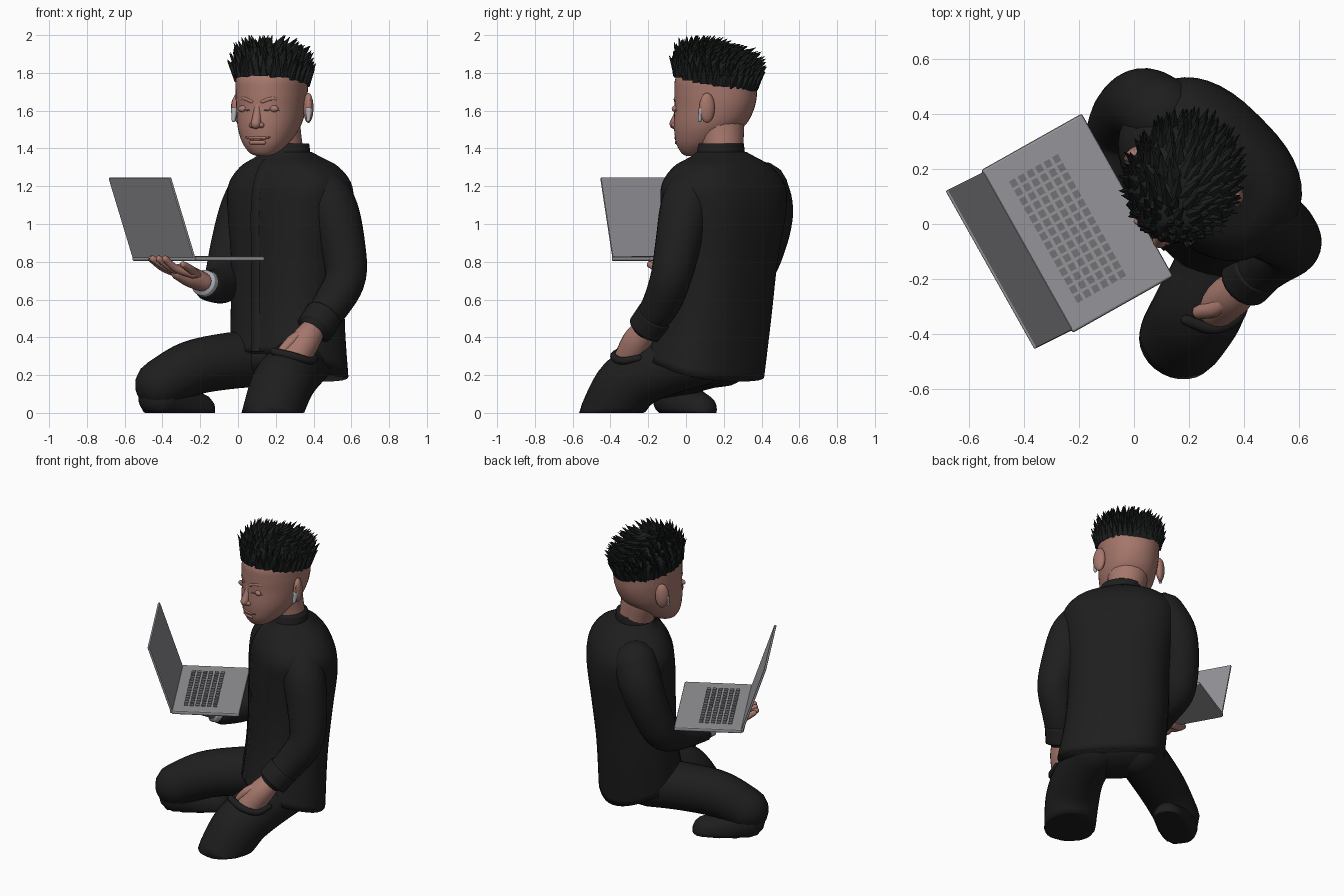
import bpy, bmesh, math, random
from mathutils import Vector, Quaternion, Matrix

if "Cube" in bpy.data.objects:
    bpy.data.objects.remove(bpy.data.objects["Cube"])
random.seed(4)


def material(name, r, g, b):
    m = bpy.data.materials.new(name)
    m.use_nodes = True
    m.diffuse_color = (r, g, b, 1)
    node = next(n for n in m.node_tree.nodes if n.type == "BSDF_PRINCIPLED")
    node.inputs["Base Color"].default_value = (r, g, b, 1)
    node.inputs["Roughness"].default_value = 0.7
    return m


SKIN = material("skin", .38, .185, .15)
LIP = material("dark skin", .28, .125, .1)
CLOTH = material("black cloth", .013, .013, .013)
HAIR = material("black hair", .011, .012, .012)
METAL = material("grey metal", .3, .3, .32)
KEY = material("dark grey keys", .17, .17, .18)
WHITE = material("pale grey", .42, .44, .48)


def finish(name, bm, mat, smooth=True):
    me = bpy.data.meshes.new(name)
    bmesh.ops.recalc_face_normals(bm, faces=bm.faces)
    bm.to_mesh(me)
    bm.free()
    if smooth:
        me.shade_smooth()
    me.materials.append(mat)
    ob = bpy.data.objects.new(name, me)
    bpy.context.collection.objects.link(ob)
    return ob


def smooth(rows, n):
    """Catmull-Rom samples through rows of numbers."""
    out = []
    for i in range(len(rows) - 1):
        a, b, c, d = (Vector(rows[max(0, min(len(rows) - 1, i + k))]) for k in (-1, 0, 1, 2))
        for j in range(n):
            t = j / n
            out.append(b + (c - a) * (t / 2) + (a * 2 - b * 5 + c * 4 - d) * (t * t / 2)
                       + (b * 3 - a - c * 3 + d) * (t ** 3 / 2))
    return out + [Vector(rows[-1])]


def skin_rings(bm, rings):
    loops = [[bm.verts.new(p) for p in ring] for ring in rings]
    n = len(loops[0])
    for a, b in zip(loops, loops[1:]):
        for i in range(n):
            bm.faces.new((a[i], a[(i + 1) % n], b[(i + 1) % n], b[i]))
    bm.faces.new(loops[0][::-1])
    bm.faces.new(loops[-1])


def tube(name, pts, mat, sides=20, round_ends=True, floor=False):
    """Rounded limb through points given as (x, y, z, radius)."""
    path = smooth([Vector(p) for p in pts], 6)
    pos, rad = [p.xyz for p in path], [p[3] for p in path]
    dirs = [(pos[min(i + 1, len(pos) - 1)] - pos[max(i - 1, 0)]).normalized() for i in range(len(pos))]
    if round_ends:
        caps = [math.radians(a) for a in (20, 45, 65, 85)]
        for end, sign in ((0, -1), (-1, 1)):
            p, r, d = pos[end], rad[end], dirs[end]
            for a in caps:
                at = len(pos) if sign > 0 else 0
                pos.insert(at, p + d * sign * r * math.sin(a))
                rad.insert(at, r * math.cos(a))
                dirs.insert(at, d)
    side = dirs[0].orthogonal().normalized()
    rings, prev = [], dirs[0]
    for p, r, d in zip(pos, rad, dirs):
        side = prev.rotation_difference(d) @ side
        prev = d
        rings.append([p + Quaternion(d, math.tau * k / sides) @ side * r for k in range(sides)])
    bm = bmesh.new()
    skin_rings(bm, rings)
    if floor:
        for v in bm.verts:
            v.co.z = max(0, v.co.z)
    return finish(name, bm, mat)


def blob(name, centre, size, mat, turn=0):
    bm = bmesh.new()
    m = Matrix.Translation(centre) @ Matrix.Rotation(turn, 4, "Z") @ Matrix.Diagonal((*size, 1))
    bmesh.ops.create_uvsphere(bm, u_segments=20, v_segments=12, radius=1, matrix=m)
    return finish(name, bm, mat)


def loft(name, rows, frame, mat, power=2.0, tilt=lambda z, f: 0, sides=40):
    """Stacked rounded sections: (z, forward, left, half depth, half width)."""
    rings = []
    for z, f, l, a, b in smooth(rows, 5):
        ring = []
        for k in range(sides):
            t = math.tau * k / sides
            c, s = (math.copysign(abs(w) ** (2 / power), w) for w in (math.cos(t), math.sin(t)))
            ff = f + a * c
            ring.append(frame(ff, l + b * s, z + tilt(z, ff)))
        rings.append(ring)
    bm = bmesh.new()
    skin_rings(bm, rings)
    return finish(name, bm, mat)


def body(f, l, z):
    k = math.sqrt(.5)
    return Vector((k * (l - f), -k * (f + l), z))


TURN = math.radians(21)


def head(f, s, z):
    c, n = math.cos(TURN), math.sin(TURN)
    return Vector((.175 - n * f + c * s, .15 - c * f - n * s, z))


# Jacket
torso = [(.17, -.262, .12, .25, .33), (.5, -.292, .08, .243, .315), (.8, -.317, .065, .253, .315),
         (1.05, -.335, .055, .265, .345), (1.2, -.335, .055, .25, .355), (1.3, -.33, .055, .2, .285),
         (1.355, -.325, .05, .14, .18), (1.38, -.315, .05, .115, .135)]


def hem(z, f):
    return .32 * (f + .5) * max(0, (.6 - z) / .43)


loft("jacket", torso, body, CLOTH, 2.55, hem)
loft("collar", [(1.33, -.3, .05, .125, .14), (1.38, -.31, .05, .12, .135), (1.425, -.315, .05, .112, .125)],
     body, CLOTH)
bm = bmesh.new()
strip = []
for z, f, l, a, b in smooth(torso, 4):
    if z < 1.35:
        strip.append([bm.verts.new(body(f + a + o, l + s, z + hem(z, f + a)))
                      for s, o in ((-.035, -.008), (-.025, .005), (.025, .005), (.035, -.008))])
for p, q in zip(strip, strip[1:]):
    for i in range(3):
        bm.faces.new((p[i], p[i + 1], q[i + 1], q[i]))
finish("front_placket", bm, CLOTH)

# Arms
tube("left_sleeve", [(.4, .06, 1.2, .14), (.495, .0, 1.09, .135), (.55, -.04, .9, .122),
                     (.57, -.08, .72, .108), (.5, -.13, .58, .1), (.42, -.2, .47, .085)], CLOTH, 28)
tube("left_cuff", [(.455, -.16, .52, .1), (.405, -.21, .445, .1)], CLOTH, round_ends=False)
tube("right_sleeve", [(.1, .4, 1.19, .14), (.035, .435, 1.07, .133), (-.02, .41, .9, .122),
                      (-.06, .34, .74, .112), (-.085, .2, .68, .1), (-.15, .05, .67, .08)], CLOTH, 28)
tube("right_cuff", [(-.145, .06, .67, .074), (-.185, -.005, .69, .07)], WHITE, round_ends=False)

# Hands
tube("left_hand", [(.41, -.2, .46, .06), (.36, -.255, .385, .078), (.3, -.3, .29, .08)], SKIN)
tube("left_thumb", [(.35, -.27, .42, .032), (.29, -.31, .385, .03), (.24, -.32, .33, .028)], SKIN, 10)
tube("right_palm", [(-.18, 0, .69, .05), (-.25, -.04, .72, .055), (-.31, -.07, .745, .045)], SKIN)
for i in range(4):
    d = Vector((.49, -.87, 0)) * (i - 1.5) * .042
    tips = [(-.27, -.05, .735, .024), (-.36, -.09, .765, .021), (-.44 + .012 * abs(i - 1), -.13, .815, .018)]
    tube(f"right_finger_{i + 1}", [(x + d.x, y + d.y, z, r) for x, y, z, r in tips], SKIN, 10)
tube("right_thumb", [(-.22, -.06, .73, .026), (-.25, -.14, .76, .022), (-.29, -.19, .785, .018)], SKIN, 10)

# Trousers
blob("trouser_seat", body(-.24, .09, .28), (.3, .2, .13), CLOTH, -math.pi / 4)
tube("left_thigh", [(.36, .06, .29, .15), (.3, -.16, .23, .155), (.235, -.31, .15, .165),
                    (.175, -.41, -.02, .157)], CLOTH, 28, floor=True)
tube("pocket_edge", [(.19, -.35, .325, .02), (.29, -.38, .3, .022), (.38, -.34, .275, .02),
                     (.41, -.25, .29, .018)], CLOTH, 10)
tube("right_thigh", [(.14, .2, .29, .15), (-.05, .1, .275, .15), (-.25, 0, .235, .145),
                     (-.41, -.07, .15, .135)], CLOTH, 28, floor=True)
tube("right_shin", [(-.41, -.06, .08, .118), (-.31, .01, .04, .108), (-.21, .075, .015, .09)],
     CLOTH, 28, floor=True)

# Head and neck
tube("neck", [(.25, .2, 1.3, .11), (.235, .195, 1.4, .11), (.21, .185, 1.5, .125), (.19, .17, 1.58, .14)], SKIN)
skull = [(1.36, .125, 0, .03, .03), (1.375, .115, 0, .065, .07), (1.42, .085, 0, .12, .115),
         (1.48, .05, 0, .165, .148), (1.54, .02, 0, .198, .167), (1.62, -.002, 0, .215, .178),
         (1.7, -.008, 0, .222, .184), (1.78, -.01, 0, .215, .18), (1.86, -.01, 0, .15, .13)]
loft("head", skull, head, SKIN, 2.1)
levels = smooth(skull, 8)


def on_face(s, z, out, r):
    _, f, l, a, b = min(levels, key=lambda row: abs(row[0] - z))
    return (*head(f + a * math.sqrt(1 - (s / b) ** 2) + out, s, z), r)


tube("nose", [on_face(0, 1.64, -.018, .016), on_face(0, 1.58, -.008, .022), on_face(0, 1.53, .008, .027)], SKIN, 12)
tube("mouth", [on_face(s, 1.446 + 3.2 * s * s, 0, .005) for s in (-.065, -.03, 0, .03, .065)], LIP, 8)
tube("lower_lip", [on_face(s, 1.432, -.005, .012) for s in (-.035, 0, .035)], SKIN, 10)
tube("upper_lip", [on_face(s, 1.457, -.005, .01) for s in (-.04, 0, .04)], SKIN, 10)
for side, s in (("left", 1), ("right", -1)):
    ang = -TURN
    blob(side + "_nostril", on_face(s * .025, 1.523, -.003, 0)[:3], (.018, .02, .015), SKIN, ang)
    blob(side + "_eyelid", on_face(s * .075, 1.61, -.013, 0)[:3], (.042, .018, .02), SKIN, ang - s * .35)
    tube(side + "_eye_slit", [on_face(s * x, 1.604 - 3 * (x - .075) ** 2, .001, .004)
                              for x in (.045, .075, .108)], LIP, 8)
    tube(side + "_eyebrow", [on_face(s * x, z, -.006, r) for x, z, r in
                             ((.03, 1.648, .011), (.08, 1.665, .012), (.128, 1.648, .007))], SKIN, 10)
    # Ear, its hollow and the earbud
    blob(side + "_ear", head(-.035, s * .198, 1.615), (.026, .042, .08), SKIN, ang + s * .6)
    blob(side + "_ear_hollow", head(-.018, s * .213, 1.62), (.011, .022, .05), LIP, ang + s * .6)
    tube(side + "_earbud", [(*head(-.01, s * .212, 1.605), .018), (*head(.002, s * .212, 1.55), .01)], WHITE, 10)

# Hair cap with overlapping tufts
crown = [(1.75, -.01, 0, .222, .188), (1.81, -.008, 0, .23, .196), (1.87, -.01, 0, .205, .18),
         (1.915, -.01, 0, .15, .135), (1.94, -.01, 0, .02, .02)]


def slope(z, f):
    return .2 * f


loft("hair_cap", crown, head, HAIR, 2.0, slope)
bm = bmesh.new()
back, up = head(-1, 0, 0) - head(0, 0, 0), Vector((0, 0, 1))
rows = 8
for j in range(rows):
    lat = j / (rows - .4)
    wide = math.cos(lat * math.pi / 2) ** .75
    count = max(3, int(34 * wide))
    for i in range(count):
        t = math.tau * (i + random.random() * .6 + .5 * (j % 2)) / count
        f, s = -.01 + .218 * wide * math.cos(t), .186 * wide * math.sin(t)
        root = head(f, s, 1.78 + .155 * math.sin(lat * math.pi / 2) + .17 * f)
        out = (head(f, s, 0) - head(-.01, 0, 0)).normalized()
        d = out * random.uniform(.35, .55) + up * (.8 - .45 * lat) + back * (.15 + .75 * lat)
        d.normalize()
        length = random.uniform(.09, .13)
        m = Matrix.Translation(root + d * length * .25) @ d.to_track_quat("Z", "Y").to_matrix().to_4x4()
        bmesh.ops.create_cone(bm, cap_ends=True, segments=5, radius1=.028, radius2=.001,
                              depth=length, matrix=m)
for v in bm.verts:
    v.co.z = min(v.co.z, 2.0)
finish("hair_tufts", bm, HAIR, False)

# Laptop
U, V = Vector((.49, -.872, 0)), Vector((.872, .49, 0))
HINGE = Vector((-.39, -.1, .815))
LEAN = Vector((-.13, -.065, .43))


def slab(bm, centre, x_axis, y_axis, size):
    x, y = x_axis.normalized(), y_axis.normalized()
    rot = Matrix((x, y, x.cross(y))).transposed().to_4x4()
    bmesh.ops.create_cube(bm, size=1, matrix=Matrix.Translation(centre) @ rot @ Matrix.Diagonal((*size, 1)))


def panel(name, centre, y_axis, size):
    bm = bmesh.new()
    slab(bm, centre, U, y_axis, size)
    ob = finish(name, bm, METAL, False)
    bevel = ob.modifiers.new("rounded_edges", "BEVEL")
    bevel.width, bevel.segments = size[2] * .35, 2


panel("laptop_base", HINGE + V * .21, V, (.68, .42, .024))
panel("laptop_screen", HINGE + LEAN / 2, LEAN, (.66, LEAN.length, .014))
bm = bmesh.new()
for r in range(6):
    for c in range(14):
        slab(bm, HINGE + V * (.08 + .036 * r) + U * (.037 * (c - 6.5)) + up * .013, U, V, (.027, .024, .006))
finish("laptop_keys", bm, KEY, False)
tube("laptop_hinge", [(*(HINGE - U * .32), .012), (*(HINGE + U * .32), .012)], METAL, 12)
